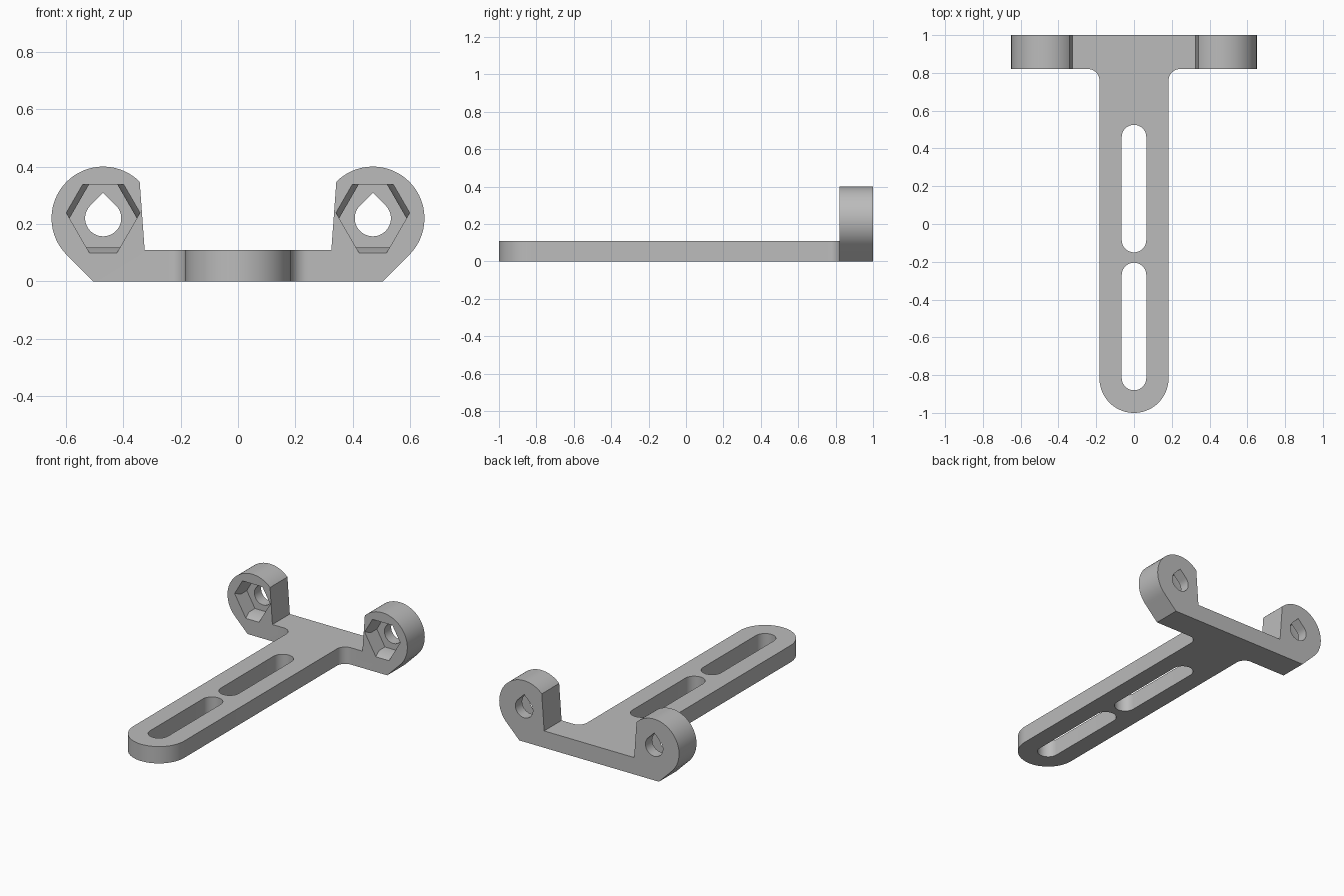
import bpy, bmesh
from math import sin, cos, radians, pi
from mathutils import Vector

cube = bpy.data.objects.get("Cube")
if cube:
    bpy.data.objects.remove(cube, do_unlink=True)

grey = bpy.data.materials.new("plain grey")
grey.use_nodes = True
grey.diffuse_color = (0.5, 0.5, 0.5, 1)
grey.node_tree.nodes["Principled BSDF"].inputs["Base Color"].default_value = (0.5, 0.5, 0.5, 1)


def arc(cx, cy, r, a0, a1, n=24):
    """Points on an arc, angles in degrees."""
    angles = [radians(a0 + (a1 - a0) * i / n) for i in range(n + 1)]
    return [(cx + r * cos(a), cy + r * sin(a)) for a in angles]


def loft(name, loops):
    """Closed solid through equal-length rings of 3D points."""
    bm = bmesh.new()
    rings = [[bm.verts.new(p) for p in loop] for loop in loops]
    n = len(rings[0])
    for a, b in zip(rings, rings[1:]):
        for i in range(n):
            j = (i + 1) % n
            bm.faces.new((a[i], a[j], b[j], b[i]))
    bm.faces.new(rings[0])
    bm.faces.new(rings[-1])
    bmesh.ops.recalc_face_normals(bm, faces=bm.faces)
    mesh = bpy.data.meshes.new(name)
    bm.to_mesh(mesh)
    bm.free()
    mesh.materials.append(grey)
    obj = bpy.data.objects.new(name, mesh)
    bpy.context.collection.objects.link(obj)
    return obj


def flat_prism(name, pts, z0, z1):
    return loft(name, [[(x, y, z) for x, y in pts] for z in (z0, z1)])


def upright_prism(name, pts, y0, y1):
    return loft(name, [[(x, y, z) for x, z in pts] for y in (y0, y1)])


def combine(target, tool, operation):
    """Apply a boolean and discard the tool."""
    mod = target.modifiers.new(operation, "BOOLEAN")
    mod.operation, mod.solver, mod.object = operation, "EXACT", tool
    bpy.context.view_layer.objects.active = target
    bpy.ops.object.modifier_apply(modifier=mod.name)
    bpy.data.objects.remove(tool, do_unlink=True)


def mirrored(half):
    """Add the -x half in reverse order."""
    return half + [(-x, y) for x, y in reversed(half)]


FRONT, BACK, THICK = 0.82, 1.0, 0.11
EAR_X, EAR_Z, EAR_R = 0.47, 0.22, 0.18
ARM, FILLET, SLOT, BORE = 0.183, 0.06, 0.065, 0.063

# Cross plate with two round ears joined by sloped sides
ear = arc(EAR_X, EAR_Z, EAR_R, -45, 135, 48)
foot = EAR_X + EAR_R * 2 ** 0.5 - EAR_Z
notch = EAR_X - EAR_R * 2 ** 0.5 + EAR_Z - THICK
body = upright_prism("slotted_bracket",
                     mirrored([(foot, 0)] + ear + [(-notch + 2 * notch, THICK)]),
                     FRONT, BACK)

# Long flat arm with round tip and filleted root
tip = arc(0, -1 + ARM, ARM, -90, 0, 24)[1:]
root = arc(ARM + FILLET, FRONT - FILLET, FILLET, 180, 90, 10)
half = tip + root + [(ARM + FILLET, FRONT + 0.05)]
arm = flat_prism("arm", [(0, -1)] + mirrored(half), 0, THICK)
combine(body, arm, "UNION")

# Two long slots in the arm
for low, high in ((-0.88, -0.205), (-0.15, 0.525)):
    outline = arc(0, high - SLOT, SLOT, 0, 180) + arc(0, low + SLOT, SLOT, 180, 360)
    combine(body, flat_prism("slot_cutter", outline, -0.1, 0.3), "DIFFERENCE")


def hexagon(distances, x, y):
    """Ring of corners where neighbouring sides meet; one distance per side."""
    normals = [(cos(radians(30 + 60 * i)), sin(radians(30 + 60 * i))) for i in range(6)]
    ring = []
    for i in range(6):
        (a, b), (c, d) = normals[i], normals[(i + 1) % 6]
        p, q = distances[i], distances[(i + 1) % 6]
        det = a * d - b * c
        ring.append(Vector((x + (p * d - b * q) / det, y, EAR_Z + (a * q - p * c) / det)))
    return ring


# Teardrop bores and hexagonal pockets with three bevelled lead-in sides
NUT, TOP, WIDE = 0.1016, 0.117, 0.121
mouth = [WIDE, TOP, WIDE, NUT, WIDE, NUT]
inner = [NUT, TOP, NUT, NUT, NUT, NUT]
# sides run anticlockwise from upper right; the bottom side is the fifth
for x in (-EAR_X, EAR_X):
    pocket = loft("pocket_cutter", [hexagon(mouth, x, FRONT - 0.02),
                                    hexagon(mouth, x, FRONT),
                                    hexagon(inner, x, FRONT + 0.05),
                                    hexagon(inner, x, FRONT + 0.11)])
    combine(body, pocket, "DIFFERENCE")
    drop = arc(x, EAR_Z, BORE, 135, 405, 36) + [(x, EAR_Z + BORE * 2 ** 0.5)]
    combine(body, upright_prism("bore_cutter", drop, 0.7, 1.1), "DIFFERENCE")

# Smooth curves, crisp edges
bpy.ops.object.select_all(action="DESELECT")
body.select_set(True)
bpy.context.view_layer.objects.active = body
bpy.ops.object.shade_smooth_by_angle(angle=pi / 6)
